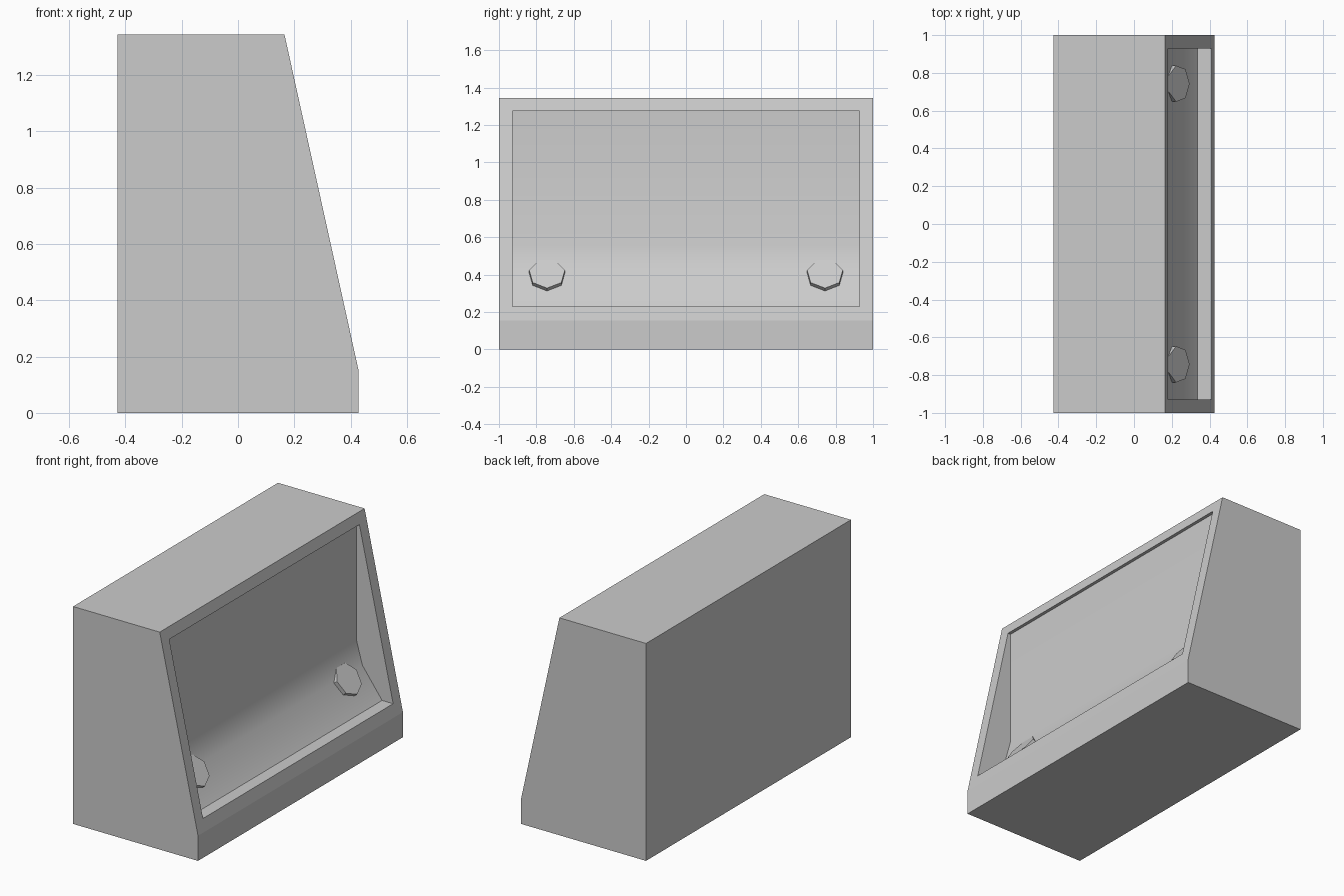
import bpy, bmesh, math
from mathutils import Matrix, Vector

if "Cube" in bpy.data.objects:
    bpy.data.objects.remove(bpy.data.objects["Cube"])


def prism(name, profile, half_width, smooth_edges=()):
    """Extrude an (x, z) profile along y; chosen profile edges get smooth faces."""
    bm = bmesh.new()
    a = [bm.verts.new((x, -half_width, z)) for x, z in profile]
    b = [bm.verts.new((x, half_width, z)) for x, z in profile]
    bm.faces.new(a)
    bm.faces.new(b[::-1])
    n = len(profile)
    for i in range(n):
        j = (i + 1) % n
        f = bm.faces.new((a[i], b[i], b[j], a[j]))
        f.smooth = i in smooth_edges
    bmesh.ops.recalc_face_normals(bm, faces=bm.faces)
    mesh = bpy.data.meshes.new(name)
    bm.to_mesh(mesh)
    bm.free()
    obj = bpy.data.objects.new(name, mesh)
    bpy.context.collection.objects.link(obj)
    return obj


# Cabinet with sloping front and short vertical plinth
cabinet = prism("cabinet", [(-0.427, 0), (0.427, 0), (0.427, 0.155),
                            (0.165, 1.343), (-0.427, 1.343)], 1.0)

# Recess: upright back wall curving down to a small flat ledge
recess = prism("recess_cutter", [(0.6, 1.275), (0.16, 1.275), (0.16, 0.556),
                                 (0.20, 0.412), (0.335, 0.23), (0.6, 0.23)],
               0.928, smooth_edges=(1, 2, 3))
recess.hide_render = True
cut = cabinet.modifiers.new("recess", 'BOOLEAN')
cut.operation = 'DIFFERENCE'
cut.solver = 'EXACT'
cut.object = recess
bpy.context.view_layer.objects.active = cabinet
cabinet.select_set(True)
bpy.ops.object.modifier_apply(modifier=cut.name)
bpy.data.objects.remove(recess)

# Two seven-sided knobs standing square to the sloping panel
normal = Vector((0.182, 0, 0.135)).normalized()
down = Vector((0.135, 0, -0.182)).normalized()
side = normal.cross(down)
height, depth = 0.026, 0.04
for label, y in (("left", -0.743), ("right", 0.743)):
    center = Vector((0.215, y, 0.391)) + normal * (height - depth) / 2
    frame = Matrix((down, side, normal)).transposed().to_4x4()
    bm = bmesh.new()
    rim = [(0.098 * math.cos(2 * math.pi * i / 7), 0.098 * math.sin(2 * math.pi * i / 7))
           for i in range(7)]
    base = bm.faces.new([bm.verts.new((u, v, -(height + depth) / 2)) for u, v in rim])
    top = bmesh.ops.extrude_face_region(bm, geom=[base], use_keep_orig=True)
    bmesh.ops.translate(bm, vec=(0, 0, height + depth),
                        verts=[g for g in top["geom"] if isinstance(g, bmesh.types.BMVert)])
    bmesh.ops.recalc_face_normals(bm, faces=bm.faces)
    bmesh.ops.transform(bm, matrix=Matrix.Translation(center) @ frame, verts=bm.verts)
    mesh = bpy.data.meshes.new("knob_" + label)
    bm.to_mesh(mesh)
    bm.free()
    bpy.context.collection.objects.link(bpy.data.objects.new("knob_" + label, mesh))
